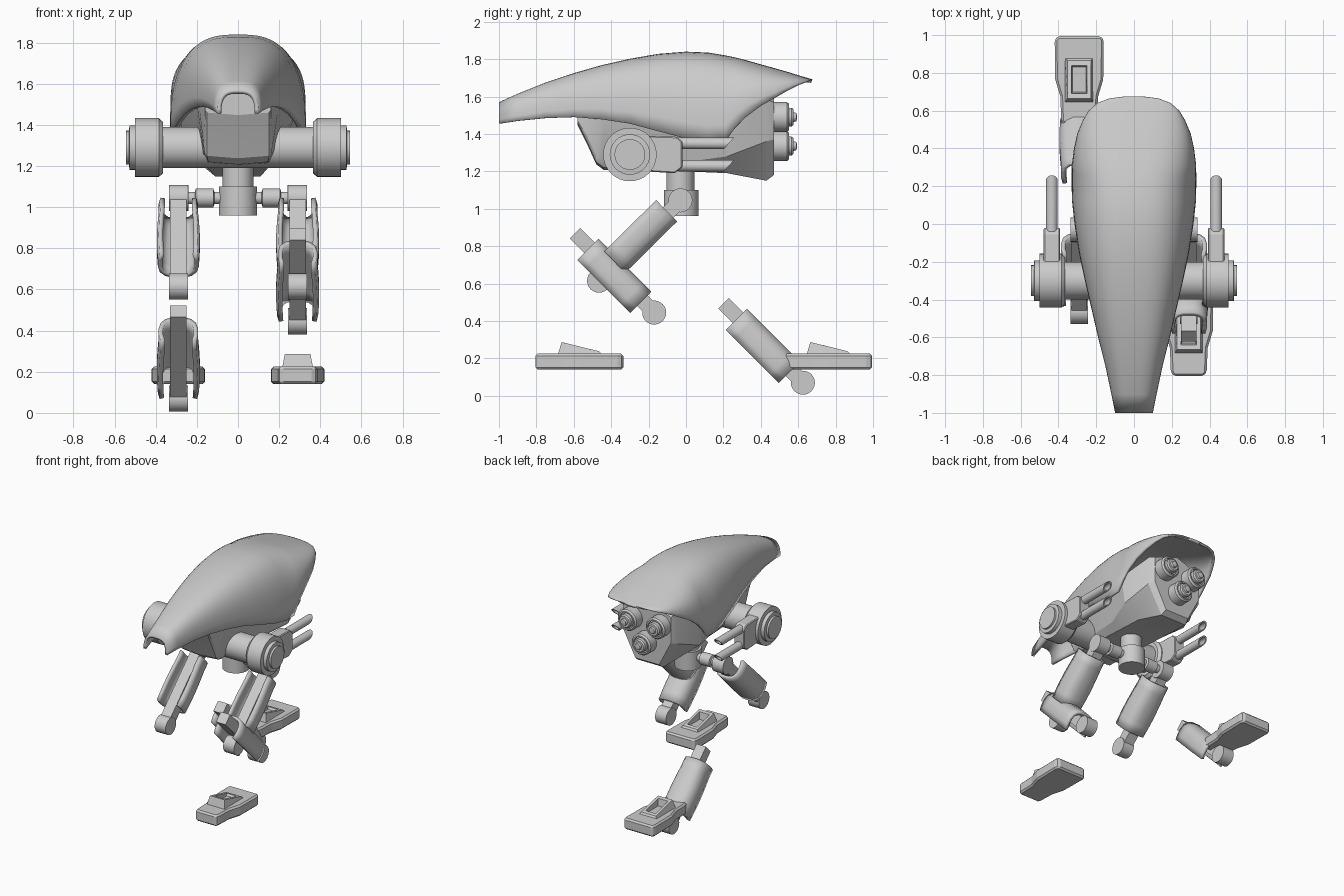
import bpy, bmesh, math
from mathutils import Vector

if "Cube" in bpy.data.objects:
    bpy.data.objects.remove(bpy.data.objects["Cube"])

grey = bpy.data.materials.new("light grey")
grey.diffuse_color = (0.6, 0.6, 0.6, 1)
grey.use_nodes = True
grey.node_tree.nodes["Principled BSDF"].inputs["Base Color"].default_value = grey.diffuse_color


def make(name, verts, faces, angle=35, recalc=True):
    me = bpy.data.meshes.new(name)
    me.from_pydata([tuple(v) for v in verts], [], faces)
    if recalc:
        bm = bmesh.new()
        bm.from_mesh(me)
        bmesh.ops.recalc_face_normals(bm, faces=bm.faces)
        bm.to_mesh(me)
        bm.free()
    me.materials.append(grey)
    ob = bpy.data.objects.new(name, me)
    bpy.context.collection.objects.link(ob)
    bpy.ops.object.select_all(action='DESELECT')
    ob.select_set(True)
    bpy.context.view_layer.objects.active = ob
    if angle:
        bpy.ops.object.shade_smooth_by_angle(angle=math.radians(angle))
    return ob


def lathe(name, origin, axis, profile, seg=32):
    """Turn (radius, distance) pairs about an axis and cap both ends."""
    q = Vector(axis).to_track_quat('Z', 'Y')
    verts, faces = [], []
    for r, h in profile:
        for k in range(seg):
            a = 2 * math.pi * k / seg
            verts.append(Vector(origin) + q @ Vector((r * math.cos(a), r * math.sin(a), h)))
    n = len(profile)
    for i in range(n - 1):
        for k in range(seg):
            l = (k + 1) % seg
            faces.append((i * seg + k, i * seg + l, (i + 1) * seg + l, (i + 1) * seg + k))
    faces += [tuple(range(seg)), tuple(range((n - 1) * seg, n * seg))]
    return make(name, verts, faces)


def prism(name, a, b, bevel=0.0):
    """Solid between two matching outlines."""
    n = len(a)
    faces = [tuple(range(n)), tuple(range(n, 2 * n))]
    faces += [(k, (k + 1) % n, n + (k + 1) % n, n + k) for k in range(n)]
    ob = make(name, a + b, faces, 0)
    if bevel:
        m = ob.modifiers.new("bevel", 'BEVEL')
        m.width, m.segments = bevel, 1
    return ob


def grid_faces(rows, cols):
    return [(i * cols + j, i * cols + j + 1, (i + 1) * cols + j + 1, (i + 1) * cols + j)
            for i in range(rows - 1) for j in range(cols - 1)]


# Hood shell: y, half width, top z, lower edge z
stations = [(-1, .10, 1.57, 1.455), (-.9, .12, 1.615, 1.47), (-.75, .152, 1.675, 1.485),
            (-.6, .19, 1.725, 1.49), (-.45, .225, 1.768, 1.478), (-.3, .26, 1.802, 1.455),
            (-.15, .292, 1.828, 1.415), (0, .315, 1.84, 1.375), (.12, .328, 1.835, 1.355),
            (.21, .33, 1.82, 1.36), (.26, .33, 1.81, 1.43), (.32, .328, 1.795, 1.49),
            (.4, .318, 1.772, 1.55), (.48, .30, 1.75, 1.595), (.55, .27, 1.73, 1.635),
            (.6, .24, 1.714, 1.66), (.64, .195, 1.702, 1.675), (.665, .13, 1.695, 1.685),
            (.675, .05, 1.692, 1.688)]
cols = 33
verts = []
for y, w, zt, zb in stations:
    for j in range(cols):
        t = math.pi * (j / (cols - 1) - .5)
        s, c = math.sin(t), max(math.cos(t), 0)
        verts.append((math.copysign(w * abs(s) ** .714, s), y, zb + (zt - zb) * c ** .714))
hood = make("hood_shell", verts, grid_faces(len(stations), cols), 50, False)
m = hood.modifiers.new("thickness", 'SOLIDIFY')
m.thickness, m.offset = .02, -1

# Faceted hull under the hood: y, then (half width, z) for keel, side and shoulder
hull = [(-.58, (.15, 1.46), (.16, 1.47), (.16, 1.5)), (-.53, (.15, 1.36), (.162, 1.39), (.17, 1.5)),
        (-.48, (.15, 1.25), (.165, 1.28), (.19, 1.5)), (-.44, (.145, 1.22), (.165, 1.26), (.2, 1.5)),
        (0, (.145, 1.2), (.2, 1.25), (.28, 1.45)), (.22, (.145, 1.19), (.27, 1.28), (.3, 1.48)),
        (.43, (.11, 1.15), (.23, 1.36), (.22, 1.58)), (.47, (.10, 1.18), (.2, 1.37), (.2, 1.57))]
verts, n = [], 8
for y, *p in hull:
    ring = [(0, p[0][1] - (.012 if y < -.4 else 0))] + p + [(0, p[2][1] + .07)]
    ring += [(-x, z) for x, z in reversed(p)]
    verts += [(x, y, z) for x, z in ring]
faces = [(i * n + k, i * n + (k + 1) % n, (i + 1) * n + (k + 1) % n, (i + 1) * n + k)
         for i in range(len(hull) - 1) for k in range(n)]
faces += [tuple(range(n)), tuple(range(len(verts) - n, len(verts)))]
make("hull", verts, faces, 22)

# Rear thrusters
for x, z in ((-.12, 1.49), (.12, 1.49), (0, 1.335)):
    lathe("thruster", (x, .44, z), (0, 1, 0),
          [(.08, 0), (.08, .10), (.07, .112), (.06, .112), (.06, .095), (.05, .095),
           (.05, .125), (.042, .135), (.026, .135), (.022, .15), (.01, .153)])

# Neck and hip drum
lathe("neck", (0, -.03, 1.08), (0, 0, 1), [(.075, 0), (.075, .15)])
lathe("hip_drum", (0, -.025, .96), (0, 0, 1), [(.093, 0), (.093, .14)])


def armour_shell(name, joint, d, nrm, start, end):
    """Curved guard wrapped round the rear of a limb bar, open at the front."""
    profile = [(-.085, -.09), (-.094, -.05), (-.094, -.01), (-.085, .025), (-.062, .047), (-.03, .057)]
    profile += [(-x, q) for x, q in reversed(profile)]
    verts = []
    for i in range(7):
        u = i / 6
        scale = .9 + .1 * math.sin(math.pi * min(1, .15 + u))
        for x, q in profile:
            verts.append(joint + d * (start + (end - start) * u) + nrm * q + Vector((x * scale, 0, 0)))
    ob = make(name, verts, grid_faces(7, len(profile)), 50)
    mod = ob.modifiers.new("thickness", 'SOLIDIFY')
    mod.thickness, mod.offset = .022, 0


def limb(name, joint, d, nrm, length, start, end):
    """Round end joint, square bar and guard."""
    joint, d, nrm = Vector(joint), Vector(d).normalized(), Vector(nrm).normalized()
    lathe(name + "_joint", joint - Vector((.046, 0, 0)), (1, 0, 0), [(.064, 0), (.064, .092)])
    square = [Vector((x, 0, 0)) + nrm * q for x, q in ((-.04, -.04), (.04, -.04), (.04, .04), (-.04, .04))]
    prism(name + "_bar", [joint + v for v in square], [joint + d * length + v for v in square])
    armour_shell(name + "_guard", joint, d, nrm, start, end)


def foot(x, y):
    """Flat sole that widens to the back, with a hollow ankle socket."""
    half = [(.08, 0), (.095, .02), (.1, .15), (.127, .24), (.13, .45), (.115, .47)]
    outline = half + [(-a, b) for a, b in reversed(half)]
    prism("foot_sole", [Vector((x + a, y + b, .14)) for a, b in outline],
          [Vector((x + a, y + b, .225)) for a, b in outline], .012)
    rings = []
    for w, y0, y1, z0, z1 in ((.075, .12, .355, .22, .22), (.062, .14, .34, .287, .238),
                              (.042, .165, .315, .281, .244), (.036, .175, .305, .228, .228)):
        rings += [(x - w, y + y0, z0), (x + w, y + y0, z0), (x + w, y + y1, z1), (x - w, y + y1, z1)]
    fs = [(i * 4 + k, i * 4 + (k + 1) % 4, i * 4 + 4 + (k + 1) % 4, i * 4 + 4 + k)
          for i in range(3) for k in range(4)]
    make("ankle_socket", rings, fs + [(0, 1, 2, 3), (12, 13, 14, 15)], 0)


for s in (-1, 1):
    # Shoulder shaft, drum and end cap
    lathe("shoulder", (0, -.3, 1.29), (s, 0, 0),
          [(.1, 0), (.1, .365), (.125, .365), (.143, .385), (.143, .5), (.108, .5),
           (.108, .528), (.082, .53), (.082, .545)])
    # Gun mount and twin barrels with slanted muzzles
    side = [(-.22, 1.2), (-.06, 1.19), (-.02, 1.22), (-.02, 1.36), (-.05, 1.385), (-.22, 1.39)]
    prism("gun_mount", [Vector((s * .392, y, z)) for y, z in side],
          [Vector((s * .478, y, z)) for y, z in side], .006)
    for z in (1.35, 1.23):
        barrel = lathe("gun_barrel", (s * .435, -.04, z), (0, 1, 0),
                       [(.031, 0), (.031, .27), (.022, .27), (.022, .15)], 20)
        for v in barrel.data.vertices:
            if v.co.y > .2:
                v.co.y += (v.co.z - z) * .9
    # Hip axle
    lathe("hip_axle", (0, -.03, 1.045), (s, 0, 0),
          [(.03, .07), (.03, .115), (.046, .12), (.046, .205), (.03, .21), (.03, .24),
           (.064, .242), (.064, .335)])
    # Thigh
    limb("thigh", (s * .29, -.465, .615), (0, .435, .43), (0, .70, -.715), .6, .13, .52)

# Shins and feet, the legs being apart in mid-stride
for x, y, z in ((.29, -.17, .445), (-.29, .625, .07)):
    limb("shin", (x, y, z), (0, -1, 1), (0, 1, 1), .6, .09, .49)
foot(.29, -.805)
foot(-.29, .525)
